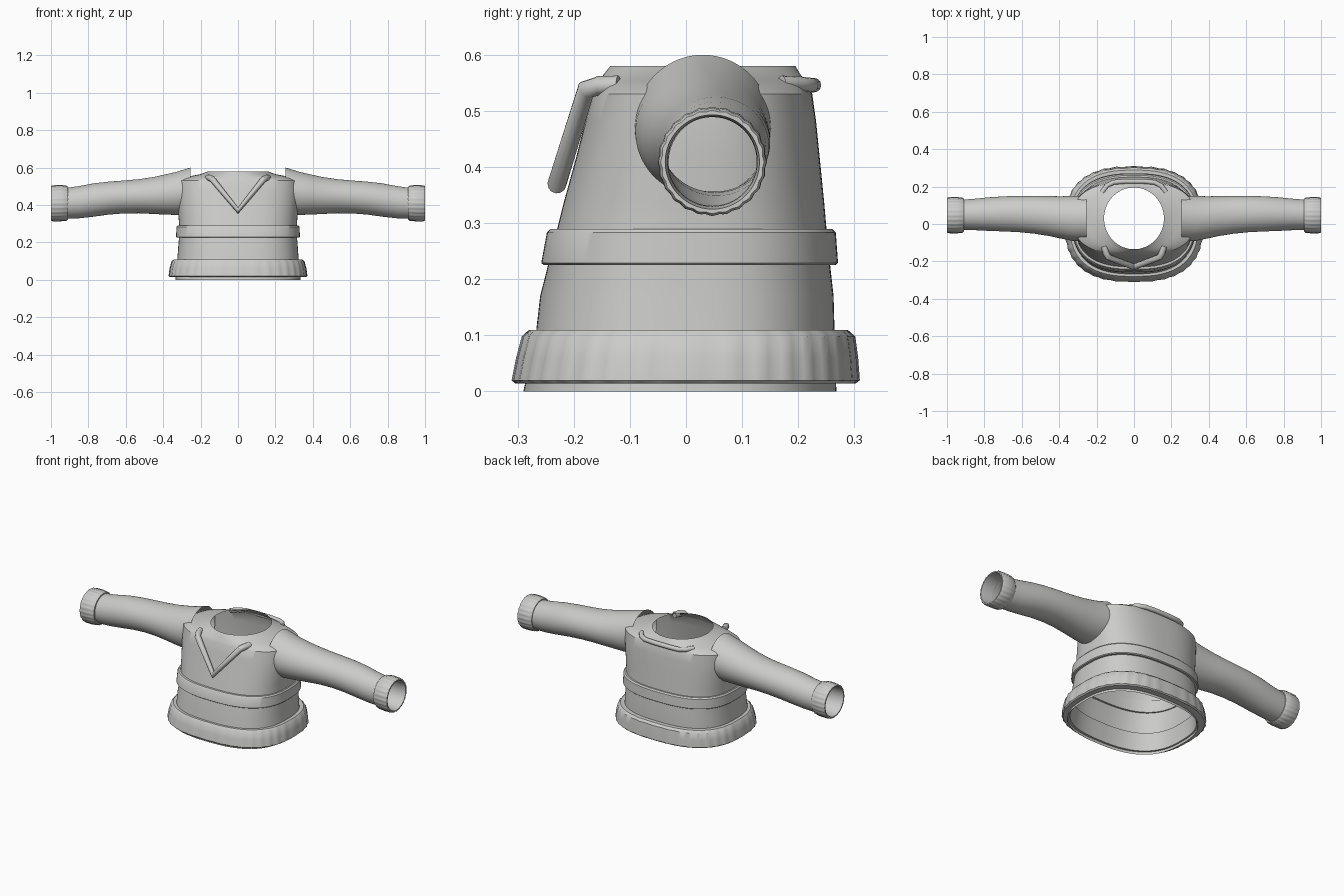
import bpy, bmesh, math
from mathutils import Vector

cube = bpy.data.objects.get("Cube")
if cube:
    bpy.data.objects.remove(cube)

cloth = bpy.data.materials.new("light grey cloth")
cloth.use_nodes = True
GREY = (0.6, 0.6, 0.59, 1)
cloth.diffuse_color = GREY
cloth.node_tree.nodes["Principled BSDF"].inputs["Base Color"].default_value = GREY


def finish(obj):
    obj.data.materials.append(cloth)
    bpy.ops.object.select_all(action="DESELECT")
    bpy.context.view_layer.objects.active = obj
    obj.select_set(True)
    bpy.ops.object.shade_smooth_by_angle(angle=math.radians(35))


def loft(name, rings, closed=False):
    """Skin a list of equal rings; closed joins the last ring to the first."""
    bm = bmesh.new()
    rows = [[bm.verts.new(p) for p in ring] for ring in rings]
    pairs = list(zip(rows, rows[1:])) + ([(rows[-1], rows[0])] if closed else [])
    for a, b in pairs:
        for i in range(len(a)):
            j = (i + 1) % len(a)
            bm.faces.new((a[i], a[j], b[j], b[i]))
    bmesh.ops.recalc_face_normals(bm, faces=bm.faces)
    mesh = bpy.data.meshes.new(name)
    bm.to_mesh(mesh)
    bm.free()
    obj = bpy.data.objects.new(name, mesh)
    bpy.context.collection.objects.link(obj)
    finish(obj)


def body_ring(z, half_x, front, back, power=2.6, ripple=0.0, count=144):
    """Rounded-oval cross-section of the body."""
    ring = []
    for i in range(count):
        t = math.tau * i / count
        c, s = math.cos(t), math.sin(t)
        k = 1 + ripple * math.cos(36 * t)
        x = math.copysign(abs(c) ** (2 / power), c) * half_x * k
        y = math.copysign(abs(s) ** (2 / power), s) * (back - front) / 2 * k
        ring.append((x, y + (front + back) / 2, z))
    return ring


def arm_ring(side, x, cy, cz, ry, rz, ripple=0.0, count=96):
    """Cross-section of a sleeve."""
    ring = []
    for i in range(count):
        t = math.tau * i / count
        k = 1 + ripple * math.cos(24 * t)
        ring.append((side * x, cy + ry * k * math.cos(t), cz + rz * k * math.sin(t)))
    return ring


def trim(name, points, radius):
    """Rounded piping along a path."""
    curve = bpy.data.curves.new(name, "CURVE")
    curve.dimensions = "3D"
    curve.bevel_depth = radius
    curve.bevel_resolution = 4
    curve.use_fill_caps = True
    spline = curve.splines.new("POLY")
    spline.points.add(len(points) - 1)
    for p, co in zip(spline.points, points):
        p.co = (*co, 1)
    obj = bpy.data.objects.new(name, curve)
    bpy.context.collection.objects.link(obj)
    bpy.ops.object.select_all(action="DESELECT")
    bpy.context.view_layer.objects.active = obj
    obj.select_set(True)
    bpy.ops.object.convert(target="MESH")
    finish(bpy.context.object)


# Body, open at hem and neck
loft("body", [
    body_ring(0, 0.335, -0.29, 0.268),
    body_ring(0.1, 0.325, -0.268, 0.265),
    body_ring(0.17, 0.32, -0.26, 0.263),
    body_ring(0.26, 0.313, -0.237, 0.253),
    body_ring(0.34, 0.318, -0.217, 0.246),
    body_ring(0.42, 0.325, -0.195, 0.238),
    body_ring(0.48, 0.328, -0.18, 0.232),
    body_ring(0.53, 0.327, -0.166, 0.225),
    body_ring(0.542, 0.305, -0.16, 0.22, 2.4),
    body_ring(0.555, 0.25, -0.152, 0.212, 2.2),
    body_ring(0.565, 0.2, -0.147, 0.204, 2),
    body_ring(0.58, 0.16, -0.135, 0.195, 2),
])

# Waist band
loft("waist_band", [
    body_ring(0.225, 0.31, -0.235, 0.25),
    body_ring(0.225, 0.327, -0.253, 0.266),
    body_ring(0.229, 0.331, -0.258, 0.271),
    body_ring(0.283, 0.329, -0.248, 0.267),
    body_ring(0.29, 0.323, -0.242, 0.26),
    body_ring(0.29, 0.305, -0.225, 0.24),
], closed=True)

# Thick hem trim with a gently scalloped edge
loft("hem_trim", [
    body_ring(0.014, 0.325, -0.275, 0.262),
    body_ring(0.014, 0.362, -0.304, 0.302),
    body_ring(0.02, 0.369, -0.309, 0.308, ripple=0.006),
    body_ring(0.06, 0.364, -0.301, 0.305, ripple=0.006),
    body_ring(0.098, 0.354, -0.291, 0.3, ripple=0.006),
    body_ring(0.11, 0.343, -0.28, 0.288),
    body_ring(0.11, 0.315, -0.255, 0.255),
], closed=True)

# Sleeves and cuffs
SLEEVE = [
    (0.255, 0.03, 0.475, 0.122, 0.125),
    (0.33, 0.03, 0.462, 0.12, 0.115),
    (0.39, 0.035, 0.456, 0.113, 0.107),
    (0.45, 0.042, 0.451, 0.107, 0.099),
    (0.53, 0.049, 0.447, 0.101, 0.091),
    (0.61, 0.053, 0.443, 0.097, 0.088),
    (0.69, 0.054, 0.437, 0.094, 0.088),
    (0.77, 0.053, 0.427, 0.09, 0.089),
    (0.85, 0.051, 0.415, 0.084, 0.086),
    (0.93, 0.049, 0.408, 0.08, 0.082),
]
CUFF = [(0.91, 0.079), (0.91, 0.088), (0.918, 0.093), (0.95, 0.096),
        (0.992, 0.095), (1.0, 0.091), (1.0, 0.084), (0.96, 0.08)]
for side, word in ((1, "left"), (-1, "right")):
    loft(word + "_sleeve", [arm_ring(side, *s) for s in SLEEVE])
    loft(word + "_cuff", [
        arm_ring(side, x, 0.047, 0.41 if x < 0.99 else 0.409, r, r,
                 0.014 if r > 0.09 else 0) for x, r in CUFF], closed=True)

# V-shaped collar piping, with ends turned back over the shoulders
half = [(0.16, -0.12, 0.546), (0.15, -0.155, 0.545), (0.137, -0.178, 0.538)]
tip = (0, -0.23, 0.37)
trim("front_collar", half + [tip] + [(-x, y, z) for x, y, z in reversed(half)], 0.017)

# Rounded strip behind the neck
back = [(0.17, 0.17, 0.55), (0.145, 0.205, 0.548), (0.11, 0.223, 0.546), (0.05, 0.228, 0.546)]
trim("back_collar", back + [(-x, y, z) for x, y, z in reversed(back)], 0.013)
